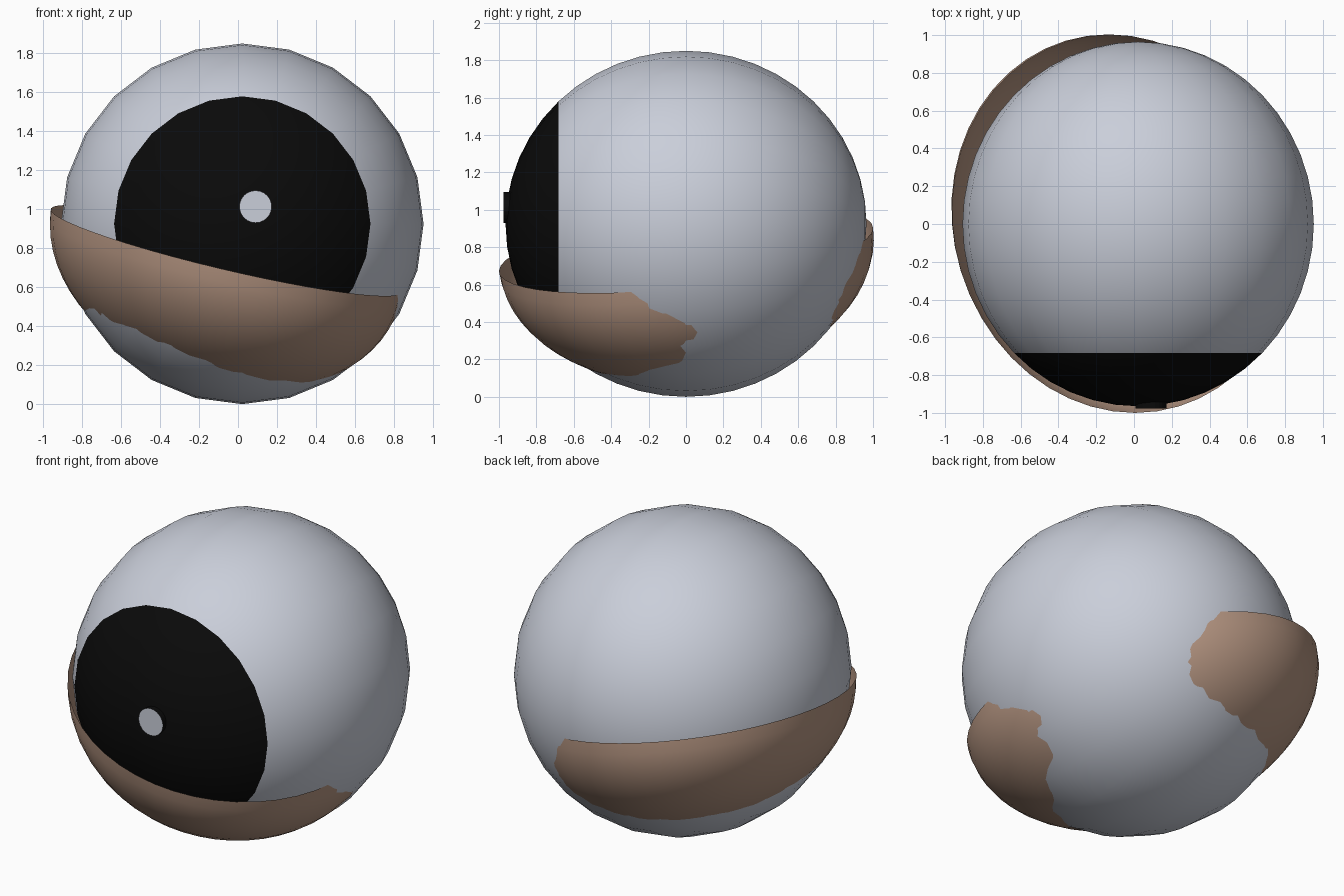
import bpy, bmesh, math
from mathutils import Matrix, Vector

if "Cube" in bpy.data.objects:
    bpy.data.objects.remove(bpy.data.objects["Cube"], do_unlink=True)


def material(name, colour):
    mat = bpy.data.materials.new(name)
    mat.use_nodes = True
    mat.diffuse_color = (*colour, 1)
    mat.node_tree.nodes["Principled BSDF"].inputs["Base Color"].default_value = (*colour, 1)
    return mat


def finish(bm, name, mats, smooth=True):
    mesh = bpy.data.meshes.new(name)
    for face in bm.faces:
        face.smooth = smooth
    bm.to_mesh(mesh)
    bm.free()
    for mat in mats:
        mesh.materials.append(mat)
    obj = bpy.data.objects.new(name, mesh)
    bpy.context.collection.objects.link(obj)
    return obj


white = material("pale grey", (0.59, 0.62, 0.70))
black = material("black", (0.003, 0.003, 0.003))
tan = material("tan skin", (0.46, 0.30, 0.22))

# Eyeball with its poles front and back; the front cap is the dark iris
centre = Vector((0.022, 0, 0.925))
bm = bmesh.new()
bmesh.ops.create_uvsphere(bm, u_segments=24, v_segments=24, radius=1)
bm.transform(Matrix.Translation(centre) @ Matrix.Diagonal((0.93, 0.965, 0.925, 1))
             @ Matrix.Rotation(math.pi / 2, 4, "X"))
for face in bm.faces:
    face.material_index = int(face.calc_center_median().y < -0.69)
finish(bm, "eyeball", [white, black])

# Small round highlight, pale in front with a dark rim
bm = bmesh.new()
bmesh.ops.create_cone(bm, cap_ends=True, segments=24, radius1=0.083, radius2=0.083, depth=0.04)
bm.transform(Matrix.Translation((0.09, -0.957, 1.013)) @ Matrix.Rotation(math.pi / 2, 4, "X"))
bm.normal_update()
for face in bm.faces:
    face.material_index = int(face.normal.y > -0.9)
finish(bm, "eye_highlight", [white, black], smooth=False)

# Lower eyelid: an open tilted bowl that sinks into the eyeball
bm = bmesh.new()
bmesh.ops.create_uvsphere(bm, u_segments=48, v_segments=32, radius=1)
upper = [v for v in bm.verts if v.co.z > 0.01]
bmesh.ops.delete(bm, geom=upper, context="VERTS")
across = Vector((0.90, 0, -0.203))
along = Vector((-0.065, 1.0, 0.115))
down = Vector((-0.10, 0.09, -0.68))
origin = Vector((-0.059, 0, 0.788))
for v in bm.verts:
    v.co = origin + across * v.co.x + along * v.co.y - down * v.co.z
finish(bm, "lower_eyelid", [tan])
